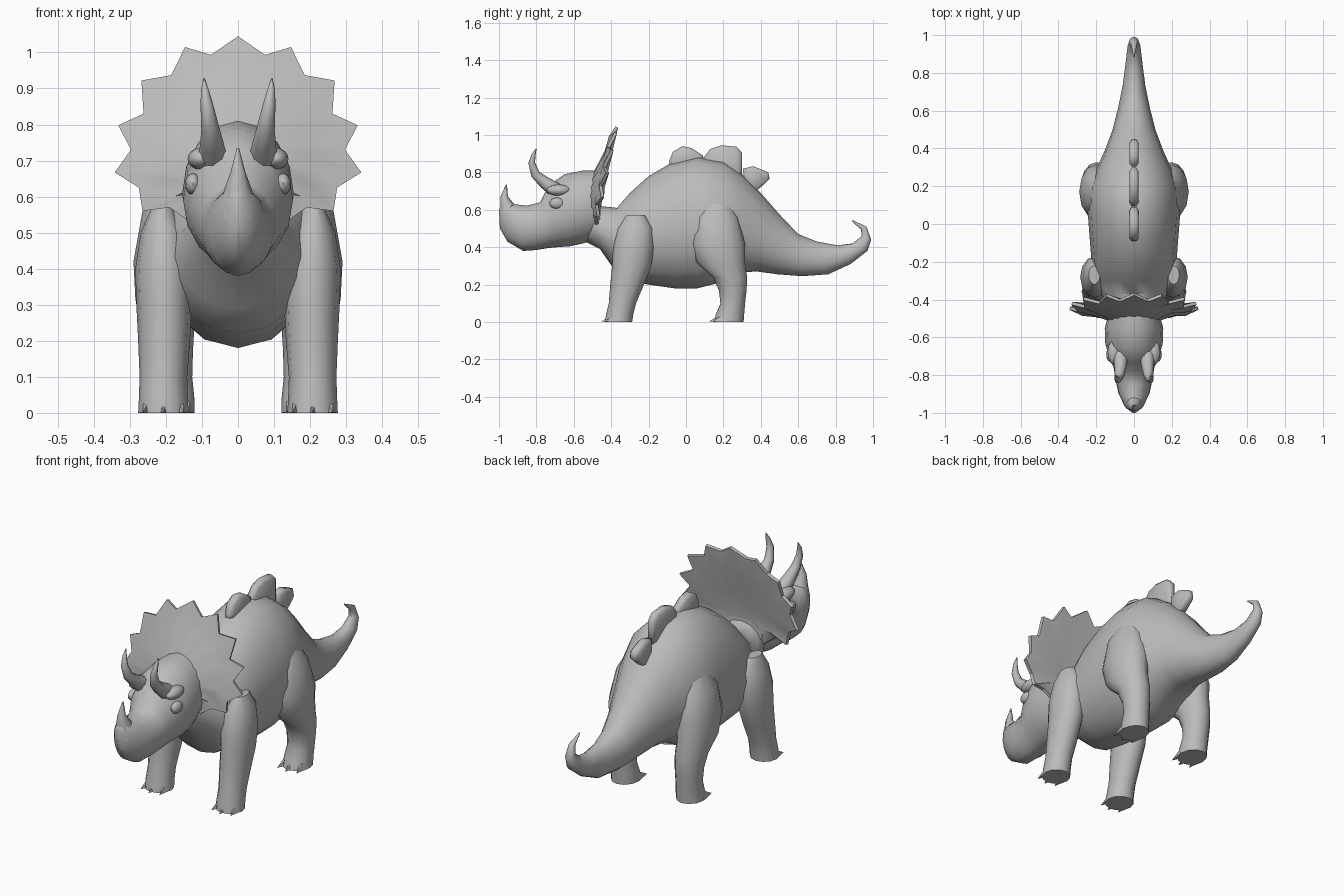
import bpy, bmesh, math
from mathutils import Vector

grey = bpy.data.materials.new("stone grey")
grey.diffuse_color = (0.5, 0.5, 0.5, 1)


def finish(name, bm, angle=50):
    bmesh.ops.recalc_face_normals(bm, faces=bm.faces)
    me = bpy.data.meshes.new(name)
    bm.to_mesh(me)
    bm.free()
    ob = bpy.data.objects.new(name, me)
    bpy.context.collection.objects.link(ob)
    me.materials.append(grey)
    bpy.ops.object.select_all(action='DESELECT')
    bpy.context.view_layer.objects.active = ob
    ob.select_set(True)
    bpy.ops.object.shade_smooth_by_angle(angle=math.radians(angle))
    return ob


def skin(name, rings, angle=50):
    """Skin closed rings of points, capping both ends."""
    bm = bmesh.new()
    vs = [[bm.verts.new(p) for p in r] for r in rings]
    n = len(vs[0])
    for a, b in zip(vs, vs[1:]):
        for i in range(n):
            j = (i + 1) % n
            bm.faces.new((a[i], a[j], b[j], b[i]))
    bm.faces.new(vs[0])
    bm.faces.new(vs[-1])
    return finish(name, bm, angle)


def spine(name, sections, mid=0.5, n=16):
    """Sections: top y,z, bottom y,z, half width. mid places the widest height."""
    rings = []
    for ty, tz, by, bz, w in sections:
        top, bot = Vector((0, ty, tz)), Vector((0, by, bz))
        c = bot.lerp(top, mid)
        ring = []
        for i in range(n):
            a = 2 * math.pi * i / n
            s = math.sin(a)
            ring.append(c + Vector((w * math.cos(a), 0, 0)) + ((top - c) * s if s > 0 else (c - bot) * s))
        rings.append(ring)
    return skin(name, rings)


def leg(name, side, sections, n=12):
    """Sections: z, centre x, centre y, radius x, radius y."""
    return skin(name, [[(side * (cx + rx * math.cos(2 * math.pi * i / n)),
                         cy + ry * math.sin(2 * math.pi * i / n), z) for i in range(n)]
                       for z, cx, cy, rx, ry in sections])


def horn(name, path, n=8):
    """Path: x, y, z, radius."""
    pts = [Vector(p[:3]) for p in path]
    rings = []
    for i, p in enumerate(pts):
        d = (pts[min(i + 1, len(pts) - 1)] - pts[max(i - 1, 0)]).normalized()
        u = d.cross(Vector((1, 0, 0))).normalized()
        v = d.cross(u)
        rings.append([p + path[i][3] * (u * math.cos(2 * math.pi * k / n) + v * math.sin(2 * math.pi * k / n))
                      for k in range(n)])
    return skin(name, rings, 70)


# Body running from neck to curled tail tip
spine("body_and_tail", [
    (-0.56, 0.70, -0.54, 0.43, 0.09), (-0.46, 0.62, -0.46, 0.39, 0.13),
    (-0.37, 0.61, -0.39, 0.29, 0.17), (-0.30, 0.69, -0.31, 0.22, 0.205),
    (-0.20, 0.78, -0.20, 0.20, 0.225), (-0.08, 0.85, -0.06, 0.18, 0.235),
    (0.06, 0.885, 0.06, 0.18, 0.245), (0.20, 0.86, 0.18, 0.21, 0.24),
    (0.30, 0.79, 0.28, 0.265, 0.20), (0.40, 0.69, 0.38, 0.27, 0.155),
    (0.50, 0.575, 0.49, 0.255, 0.115), (0.60, 0.47, 0.62, 0.245, 0.085),
    (0.70, 0.43, 0.76, 0.255, 0.06), (0.81, 0.41, 0.88, 0.31, 0.045),
    (0.89, 0.42, 0.97, 0.38, 0.035), (0.94, 0.46, 0.99, 0.44, 0.025),
    (0.935, 0.495, 0.965, 0.51, 0.016), (0.885, 0.54, 0.89, 0.545, 0.003)], 0.45)

# Head with beak
spine("head", [
    (-1.0, 0.60, -0.995, 0.50, 0.012), (-0.975, 0.64, -0.955, 0.43, 0.05),
    (-0.92, 0.63, -0.87, 0.38, 0.083), (-0.85, 0.622, -0.80, 0.385, 0.098),
    (-0.78, 0.64, -0.74, 0.395, 0.108), (-0.735, 0.73, -0.69, 0.40, 0.13),
    (-0.65, 0.79, -0.62, 0.405, 0.152), (-0.55, 0.81, -0.55, 0.42, 0.155),
    (-0.46, 0.81, -0.46, 0.45, 0.13)], 0.48)

# Nose horn and paired brow horns
horn("nose_horn", [(0, -0.94, 0.55, 0.055), (0, -0.955, 0.62, 0.038),
                   (0, -0.972, 0.67, 0.02), (0, -0.96, 0.735, 0.003)])
for side, word in ((-1, "left"), (1, "right")):
    horn("brow_horn_" + word, [
        (side * 0.07, -0.69, 0.70, 0.042), (side * 0.072, -0.755, 0.745, 0.033),
        (side * 0.077, -0.805, 0.79, 0.025), (side * 0.086, -0.825, 0.85, 0.018),
        (side * 0.092, -0.815, 0.895, 0.011), (side * 0.094, -0.80, 0.928, 0.002)])

    # Brow ridge over a bulging eye
    for part, loc, size in (("eye", (0.125, -0.69, 0.635), (0.022, 0.04, 0.03)),
                            ("brow", (0.105, -0.68, 0.705), (0.035, 0.065, 0.03))):
        bm = bmesh.new()
        bmesh.ops.create_uvsphere(bm, u_segments=12, v_segments=8, radius=1)
        for v in bm.verts:
            v.co = Vector((side * loc[0] + v.co.x * size[0], loc[1] + v.co.y * size[1], loc[2] + v.co.z * size[2]))
        finish(part + "_" + word, bm)

    # Legs
    leg("front_leg_" + word, side, [
        (0.57, 0.21, -0.27, 0.03, 0.05), (0.50, 0.205, -0.27, 0.065, 0.095),
        (0.40, 0.205, -0.28, 0.08, 0.11), (0.30, 0.205, -0.29, 0.077, 0.105),
        (0.20, 0.205, -0.315, 0.072, 0.09), (0.10, 0.207, -0.34, 0.066, 0.073),
        (0.04, 0.207, -0.355, 0.068, 0.073), (0, 0.207, -0.36, 0.07, 0.072)])
    leg("hind_leg_" + word, side, [
        (0.66, 0.17, 0.16, 0.04, 0.06), (0.56, 0.185, 0.16, 0.08, 0.12),
        (0.42, 0.20, 0.17, 0.09, 0.145), (0.32, 0.20, 0.185, 0.085, 0.13),
        (0.24, 0.197, 0.235, 0.076, 0.092), (0.17, 0.195, 0.25, 0.07, 0.074),
        (0.10, 0.193, 0.25, 0.066, 0.066), (0.04, 0.19, 0.235, 0.069, 0.076),
        (0, 0.19, 0.228, 0.07, 0.08)])

    # Three pointed toes on each foot
    for foot, cx, cy in (("front", 0.207, -0.40), ("hind", 0.19, 0.175)):
        for k in (-1, 0, 1):
            x, y = side * cx + k * 0.044, cy + 0.015 * abs(k)
            bm = bmesh.new()
            base = [bm.verts.new(p) for p in ((x - 0.026, y + 0.03, 0), (x + 0.026, y + 0.03, 0),
                                              (x + 0.012, y + 0.03, 0.05), (x - 0.012, y + 0.03, 0.05))]
            tip = bm.verts.new((x + k * 0.012, y - 0.055, 0.002))
            bm.faces.new(base)
            for i in range(4):
                bm.faces.new((base[i], base[(i + 1) % 4], tip))
            finish(f"{foot}_toe_{word}_{k + 2}", bm, 30)

# Spiked neck frill: skull ring, dished face, jagged rim, hollow back
half = [(0, 1.045), (0.075, 0.993), (0.147, 1.015), (0.185, 0.937), (0.268, 0.922), (0.262, 0.83),
        (0.332, 0.798), (0.297, 0.73), (0.342, 0.667), (0.275, 0.625), (0.265, 0.56), (0.19, 0.57),
        (0.12, 0.52), (0, 0.48)]
outline = half + [(-x, z) for x, z in half[-2:0:-1]]
CZ = 0.68


def frill_ring(scale, y_off, slope=0.2):
    out = []
    for i, (x, z) in enumerate(outline):
        zz = CZ + (z - CZ) * scale
        wave = 0.012 * (-1 if i % 2 else 1) * (scale > 0.9)
        out.append((x * scale, -0.378 - slope * (1.045 - zz) + y_off + wave, zz))
    return out


skin("neck_frill", [frill_ring(0.35, -0.065), frill_ring(0.65, -0.03), frill_ring(1, -0.012),
                    frill_ring(0.985, 0.004), frill_ring(0.65, 0.008), frill_ring(0.35, 0.0)], 40)

# Rounded plates along the back
plates = [
    [(-0.085, 0.82), (-0.09, 0.86), (-0.07, 0.91), (-0.02, 0.94), (0.03, 0.93), (0.09, 0.89), (0.09, 0.83)],
    [(0.09, 0.83), (0.095, 0.88), (0.13, 0.925), (0.19, 0.945), (0.27, 0.937), (0.30, 0.905), (0.30, 0.75)],
    [(0.31, 0.74), (0.305, 0.82), (0.36, 0.833), (0.44, 0.80), (0.447, 0.765), (0.41, 0.73), (0.36, 0.69)]]
for k, prof in enumerate(plates):
    cy = sum(p[0] for p in prof) / len(prof)
    cz = sum(p[1] for p in prof) / len(prof)
    rings = [[(x, cy + (y - cy) * s, cz + (z - cz) * s) for y, z in prof]
             for x, s in ((-0.024, 0.8), (-0.012, 1), (0.012, 1), (0.024, 0.8))]
    skin(f"back_plate_{k + 1}", rings, 60)
